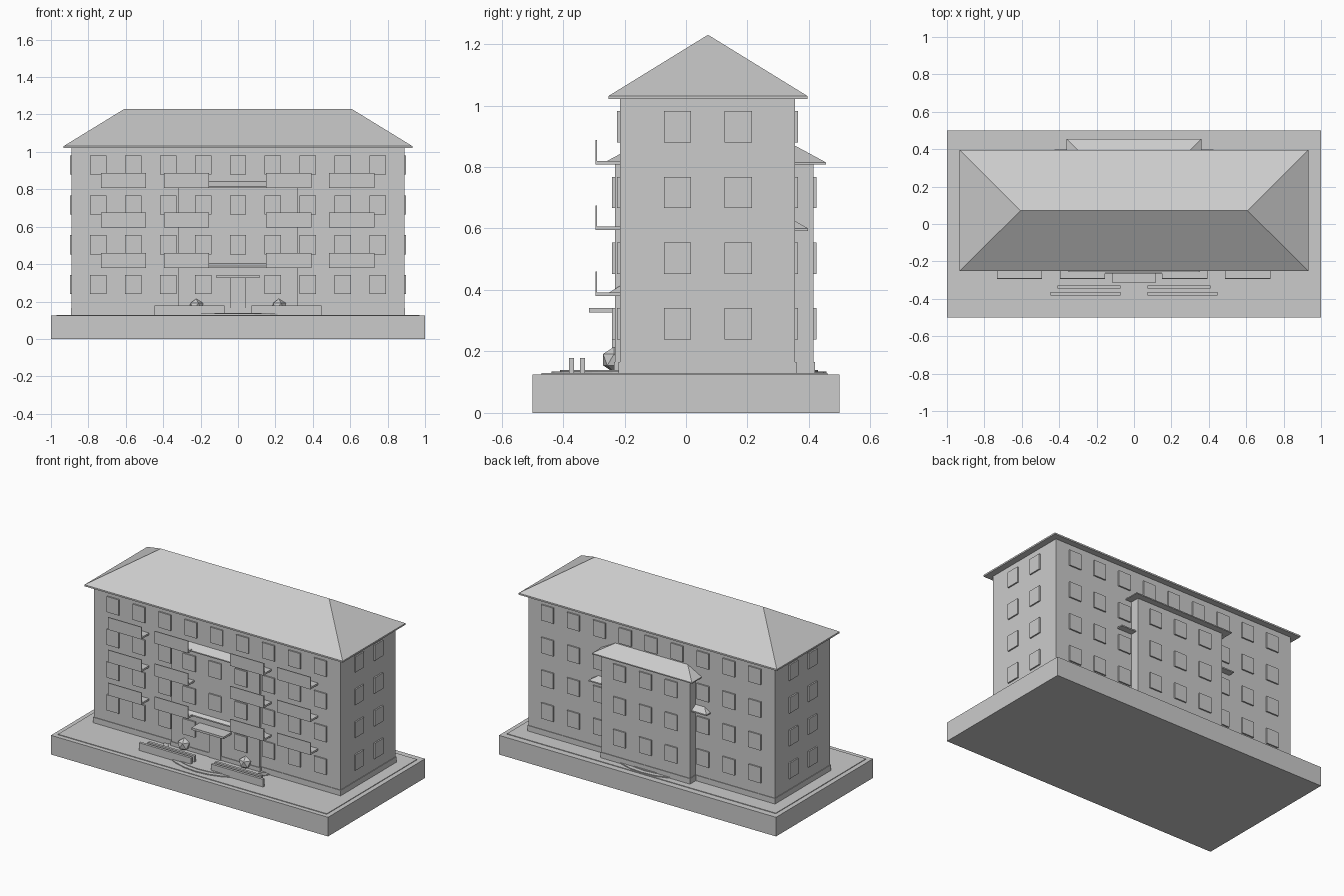
import bpy, bmesh, math

if "Cube" in bpy.data.objects:
    bpy.data.objects.remove(bpy.data.objects["Cube"])

grey = bpy.data.materials.new("light_grey")
grey.diffuse_color = (0.6, 0.6, 0.6, 1)
grey.use_nodes = True
grey.node_tree.nodes["Principled BSDF"].inputs["Base Color"].default_value = grey.diffuse_color


def finish(bm, name):
    bmesh.ops.recalc_face_normals(bm, faces=bm.faces[:])
    mesh = bpy.data.meshes.new(name)
    bm.to_mesh(mesh)
    bm.free()
    mesh.materials.append(grey)
    obj = bpy.data.objects.new(name, mesh)
    bpy.context.collection.objects.link(obj)
    return obj


def add_box(bm, x0, x1, y0, y1, z0, z1):
    verts = bmesh.ops.create_cube(bm, size=1)["verts"]
    for v in verts:
        v.co = (x1 if v.co.x > 0 else x0, y1 if v.co.y > 0 else y0, z1 if v.co.z > 0 else z0)


def boxes(name, items):
    bm = bmesh.new()
    for b in items:
        add_box(bm, *b)
    return finish(bm, name)


def hip_roof(name, x0, x1, y0, y1, z0, z1, z2, run_x, run_y):
    """Eaves slab from z0 to z1, then slopes rising to z2 over run_x / run_y."""
    bm = bmesh.new()
    rings = []
    for z, dx, dy in ((z0, 0, 0), (z1, 0, 0), (z2, run_x, run_y)):
        rings.append([bm.verts.new(c) for c in (
            (x0 + dx, y0 + dy, z), (x1 - dx, y0 + dy, z),
            (x1 - dx, y1 - dy, z), (x0 + dx, y1 - dy, z))])
    for a, b in zip(rings, rings[1:]):
        for i in range(4):
            j = (i + 1) % 4
            bm.faces.new((a[i], a[j], b[j], b[i]))
    bm.faces.new(rings[0][::-1])
    bm.faces.new(rings[-1])
    bmesh.ops.remove_doubles(bm, verts=bm.verts[:], dist=1e-5)
    return finish(bm, name)


# Ground block and paving
boxes("ground_block", [(-1, 1, -0.5, 0.5, 0, 0.125)])
boxes("paving", [(-0.97, 0.97, -0.47, 0.46, 0.12, 0.129)])
for name, radius, top in (("round_path", 0.447, 0.135), ("round_path_inner", 0.42, 0.139)):
    bm = bmesh.new()
    bmesh.ops.create_cone(bm, cap_ends=True, segments=32, radius1=radius, radius2=radius, depth=0.015)
    bmesh.ops.translate(bm, verts=bm.verts[:], vec=(0, 0.01, top - 0.0075))
    finish(bm, name)

# Walls: long main block and the middle bay that passes through it
XW, YF, YB = 0.89, -0.215, 0.355
BX, BF, BB = 0.318, -0.231, 0.415
boxes("main_walls", [(-XW, XW, YF, YB, 0.12, 1.025)])
boxes("middle_bay", [(-BX, BX, BF, BB, 0.12, 0.815)])
boxes("plinth", [(-XW - .004, XW + .004, YF - .004, YB + .004, 0.12, 0.165),
                 (-BX - .004, BX + .004, BF - .004, BB + .004, 0.12, 0.165)])

# Roofs and canopies
hip_roof("main_roof", -0.932, 0.932, -0.252, 0.395, 1.021, 1.031, 1.23, 0.325, 0.3235)
hip_roof("bay_roof", -0.361, 0.361, -0.265, 0.455, 0.808, 0.815, 1.01, 0.36, 0.36)
hip_roof("back_canopy", -0.425, 0.425, 0.2, 0.397, 0.592, 0.6, 0.652, 0.09, 0.09)
hip_roof("front_canopy", -0.36, 0.36, -0.252, -0.1, 0.382, 0.39, 0.434, 0.07, 0.07)

# Windows: nine columns and four floors, with the bay in front of the middle three
T, HW, WH = 0.009, 0.044, 0.102
floors = [0.239 + i * 0.2135 for i in range(4)]
front, back, sides = [], [], []
for f, z in enumerate(floors):
    for c in range(-4, 5):
        x = c * 0.187
        in_bay = abs(c) <= 1 and f < 3
        yf, yb = (BF, BB) if in_bay else (YF, YB)
        if not (c == 0 and f == 0):
            front.append((x - HW, x + HW, yf - T, yf + T, z, z + WH))
        back.append((x - HW, x + HW, yb - T, yb + T, z, z + WH))
    for y in (-0.028, 0.17):
        for s in (-1, 1):
            sides.append((s * XW - T, s * XW + T, y - HW, y + HW, z, z + WH))
boxes("front_windows", front)
boxes("back_windows", back)
boxes("side_windows", sides)

# Balconies: floor slab with a thin upright front panel
slabs, panels = [], []
for z in (0.38, 0.595, 0.808):
    for x in (-0.612, -0.275, 0.271, 0.608):
        slabs.append((x - 0.121, x + 0.121, -0.29, YF + 0.01, z, z + 0.012))
        panels.append((x - 0.121, x + 0.121, -0.295, -0.289, z, z + 0.08))
boxes("balcony_slabs", slabs)
boxes("balcony_panels", panels)

# Entrance
boxes("entrance_canopy", [(-0.116, 0.116, -0.315, BF + 0.01, 0.327, 0.341)])
boxes("entrance_door", [(-0.042, 0.042, BF - T, BF + 0.01, 0.125, 0.33)])

# Hedges and bushes either side of the path
boxes("hedges", [b for s in (-1, 1) for b in (
    (*sorted((s * 0.073, s * 0.447)), -0.381, -0.364, 0.125, 0.179),
    (*sorted((s * 0.073, s * 0.41)), -0.345, -0.328, 0.125, 0.179))])
for side, x in (("left", -0.224), ("right", 0.218)):
    bm = bmesh.new()
    bmesh.ops.create_icosphere(bm, subdivisions=1, radius=0.042)
    bmesh.ops.translate(bm, verts=bm.verts[:], vec=(x, -0.234, 0.173))
    finish(bm, side + "_bush")
